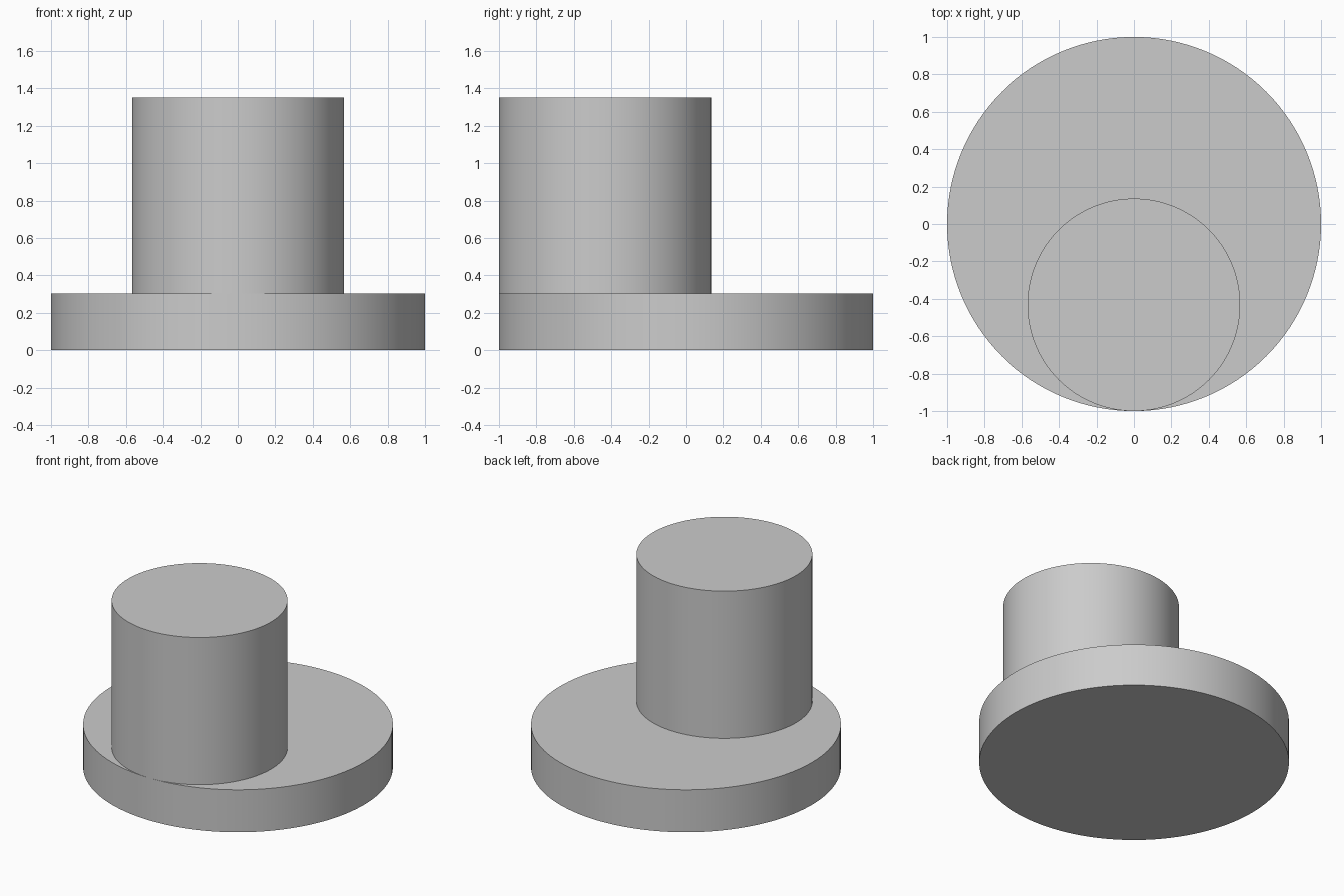
import bpy

# Remove the default cube
cube = bpy.data.objects.get("Cube")
if cube:
    bpy.data.objects.remove(cube, do_unlink=True)

# Single plain grey material
GREY = (0.6, 0.6, 0.6, 1.0)
grey = bpy.data.materials.new("plain grey")
grey.use_nodes = True
grey.diffuse_color = GREY
grey.node_tree.nodes["Principled BSDF"].inputs["Base Color"].default_value = GREY


def cylinder(name, radius, y, bottom, top):
    """Upright smooth cylinder with sharp rims."""
    bpy.ops.mesh.primitive_cylinder_add(
        vertices=128, radius=radius, depth=top - bottom,
        location=(0, y, (bottom + top) / 2))
    obj = bpy.context.object
    obj.name = obj.data.name = name
    obj.data.materials.append(grey)
    bpy.ops.object.shade_smooth_by_angle()
    return obj


BASE_RADIUS = 1.0
BOSS_RADIUS = 0.568
BASE_TOP = 0.302
BOSS_TOP = 1.35

# Wide round flange
cylinder("base_flange", BASE_RADIUS, 0, 0, BASE_TOP)

# Off-centre boss, tangent to the front rim of the flange
cylinder("offset_boss", BOSS_RADIUS, BOSS_RADIUS - BASE_RADIUS, BASE_TOP, BOSS_TOP)
